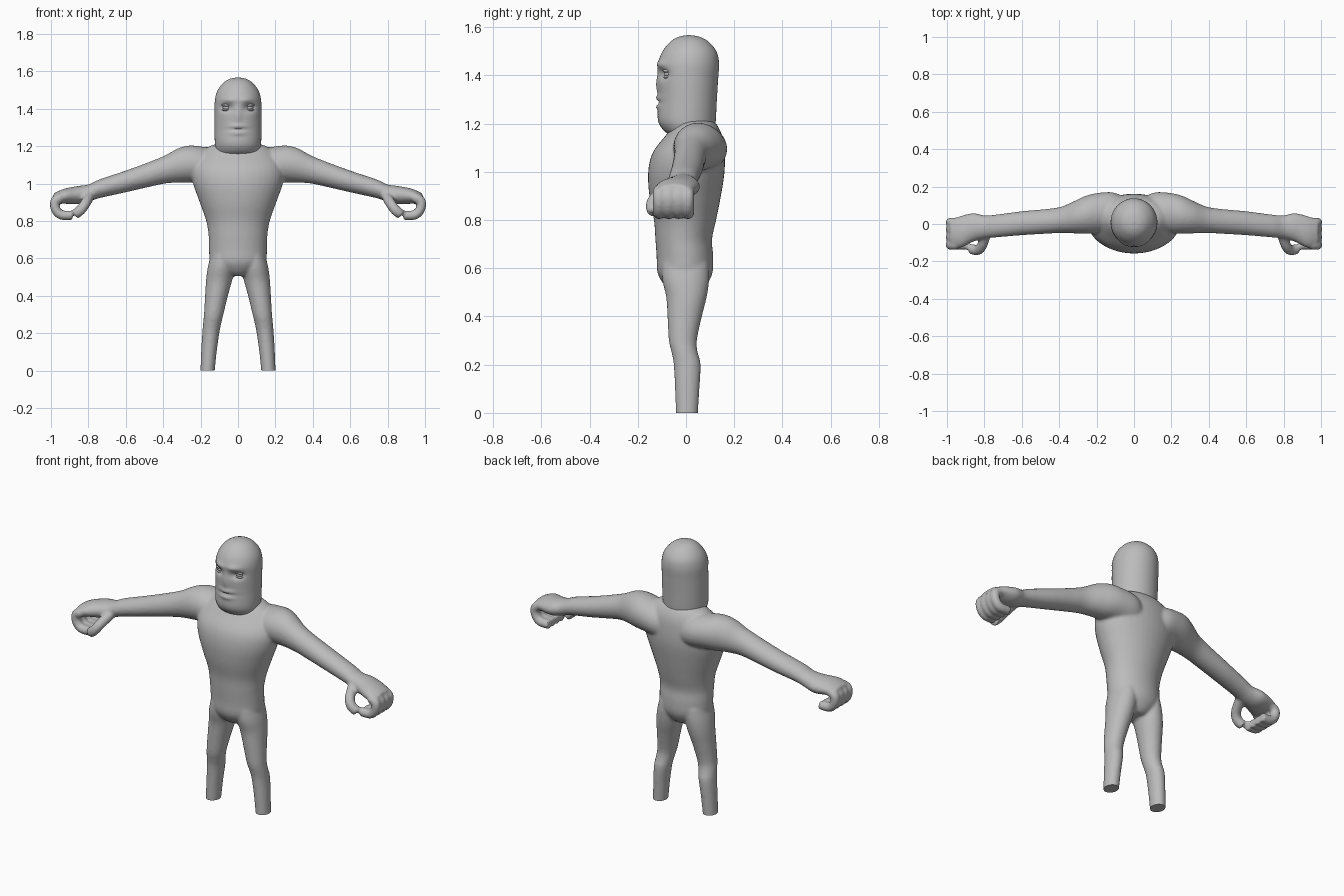
import bpy, bmesh, math
from mathutils import Vector

cube = bpy.data.objects.get("Cube")
if cube:
    bpy.data.objects.remove(cube, do_unlink=True)

grey = bpy.data.materials.new("plain grey")
grey.use_nodes = True
GREY = (0.5, 0.5, 0.5, 1)
grey.diffuse_color = GREY
grey.node_tree.nodes["Principled BSDF"].inputs["Base Color"].default_value = GREY


def spline(rows, sub):
    """Smooth curve through rows of any width (Catmull-Rom)."""
    rows = [Vector(r) for r in rows]
    pts = [rows[0] * 2 - rows[1]] + rows + [rows[-1] * 2 - rows[-2]]
    out = []
    for a, b, c, d in zip(pts, pts[1:], pts[2:], pts[3:]):
        for i in range(sub):
            t = i / sub
            out.append(0.5 * (2 * b + (c - a) * t + (2 * a - 5 * b + 4 * c - d) * t * t
                              + (3 * b - a - 3 * c + d) * t ** 3))
    return out + [rows[-1]]


def skin(bm, rings):
    """Join rings of points into a closed skin."""
    rings = [[bm.verts.new(p) for p in ring] for ring in rings]
    n = len(rings[0])
    for low, high in zip(rings, rings[1:]):
        for i in range(n):
            j = (i + 1) % n
            bm.faces.new((low[i], low[j], high[j], high[i]))
    bm.faces.new(rings[0][::-1])
    bm.faces.new(rings[-1])


def loft(bm, rows, axis="z", side=1, sub=4, n=40):
    """Rows are position along the axis, then the extents across it."""
    rings = []
    for t, a0, a1, b0, b1 in spline(rows, sub):
        ring = []
        for k in range(n):
            w = math.tau * k / n
            a = (a0 + a1) / 2 + (a1 - a0) / 2 * math.cos(w)
            b = (b0 + b1) / 2 + (b1 - b0) / 2 * math.sin(w)
            ring.append((side * a, b, t) if axis == "z" else (side * t, a, b))
        rings.append(ring)
    skin(bm, rings)


def tube(bm, path, radius, side, n=14):
    pts = spline(path, 4)
    rings = []
    for i, p in enumerate(pts):
        tangent = (pts[min(i + 1, len(pts) - 1)] - pts[max(i - 1, 0)]).normalized()
        u = tangent.cross(Vector((0, 1, 0))).normalized()
        v = tangent.cross(u)
        ring = []
        for k in range(n):
            w = math.tau * k / n
            q = p + radius * (u * math.cos(w) + v * math.sin(w))
            ring.append((side * q.x, q.y, q.z))
        rings.append(ring)
    skin(bm, rings)


def finish(name, bm):
    bmesh.ops.recalc_face_normals(bm, faces=bm.faces)
    mesh = bpy.data.meshes.new(name)
    bm.to_mesh(mesh)
    bm.free()
    mesh.materials.append(grey)
    obj = bpy.data.objects.new(name, mesh)
    bpy.context.collection.objects.link(obj)
    return obj


def shade(obj):
    bpy.ops.object.select_all(action="DESELECT")
    obj.select_set(True)
    bpy.context.view_layer.objects.active = obj
    bpy.ops.object.shade_smooth_by_angle(angle=math.radians(45))


# Torso, arms, hands and legs, as overlapping solids
TORSO = [(z, -w, w, front, back) for z, w, front, back in (
    (.505, .05, -.06, .06), (.53, .10, -.09, .085), (.58, .148, -.118, .11),
    (.65, .155, -.122, .113), (.72, .157, -.127, .108), (.8, .17, -.133, .125),
    (.9, .205, -.152, .145), (1.0, .24, -.157, .16), (1.08, .245, -.138, .16),
    (1.15, .21, -.085, .15), (1.2, .15, -.045, .125), (1.215, .09, -.02, .1))]
ARM = [
    (.06, 0, .15, 1.0, 1.16), (.12, -.03, .17, 1.0, 1.185), (.2, -.05, .165, 1.005, 1.198),
    (.26, -.052, .15, 1.005, 1.203), (.32, -.05, .122, 1.005, 1.188),
    (.39, -.048, .092, 1.0, 1.15), (.47, -.052, .08, .983, 1.117), (.6, -.06, .068, .953, 1.069),
    (.74, -.072, .05, .922, 1.022), (.8, -.078, .046, .903, .995), (.86, -.095, .058, .89, .986),
    (.93, -.128, .042, .892, .972), (.985, -.115, .022, .895, .948)]
LEG = [
    (.62, .015, .145, -.1, .095), (.55, .018, .162, -.098, .096), (.48, .032, .171, -.082, .086),
    (.4, .054, .176, -.077, .066), (.3, .078, .182, -.071, .045), (.25, .09, .187, -.06, .049),
    (.2, .1, .191, -.051, .061), (.1, .114, .197, -.046, .056), (0, .124, .201, -.042, .05),
    (-.05, .13, .203, -.04, .048)]
FINGER = [(.945, .925), (.979, .905), (.975, .862), (.945, .832), (.885, .83)]
THUMB = [(.79, -.05, .94), (.815, -.12, .895), (.84, -.14, .86), (.872, -.132, .834)]

bm = bmesh.new()
loft(bm, TORSO)
for side in (1, -1):
    loft(bm, ARM, "x", side)
    loft(bm, LEG, "z", side)
    for y in (-.112, -.071, -.03, .008):
        tube(bm, [(x, y, z) for x, z in FINGER], .026, side)
    tube(bm, THUMB, .028, side)
body = finish("body", bm)

# Fuse the solids into one soft skin
remesh = body.modifiers.new("fuse", "REMESH")
remesh.mode = "VOXEL"
remesh.voxel_size = .008
soften = body.modifiers.new("soften", "SMOOTH")
soften.factor = .5
soften.iterations = 6
bpy.context.view_layer.update()
fused = bpy.data.meshes.new_from_object(
    body.evaluated_get(bpy.context.evaluated_depsgraph_get()))
body.modifiers.clear()

# Cut the legs off flat at the ground
bm = bmesh.new()
bm.from_mesh(fused)
bmesh.ops.bisect_plane(bm, geom=bm.verts[:] + bm.edges[:] + bm.faces[:],
                       plane_co=(0, 0, 0), plane_no=(0, 0, -1), clear_outer=True)
bmesh.ops.holes_fill(bm, edges=[e for e in bm.edges if e.is_boundary], sides=0)
bmesh.ops.recalc_face_normals(bm, faces=bm.faces)
bm.to_mesh(fused)
bm.free()
body.data = fused
if not fused.materials:
    fused.materials.append(grey)
shade(body)

# Head, with the face pushed in and out of its front
HEAD = [(z, -w, w, front, back) for z, w, front, back in (
    (1.11, .07, -.01, .09), (1.15, .112, -.066, .115), (1.18, .12, -.1, .12),
    (1.22, .124, -.117, .124), (1.3, .125, -.114, .128), (1.38, .125, -.116, .133),
    (1.45, .123, -.115, .137), (1.5, .108, -.097, .126), (1.54, .076, -.064, .093),
    (1.56, .042, -.03, .056), (1.567, .006, .006, .018))]
FACE = {  # x, z, width, height, push
    "socket": (.06, 1.405, .03, .02, .022),
    "brow": (.045, 1.447, .04, .016, -.009),
    "nose": (0, 1.36, .018, .04, -.008),
    "upper lip": (0, 1.306, .045, .011, -.009),
    "lower lip": (0, 1.27, .04, .011, -.009),
    "mouth line": (0, 1.288, .05, .006, .006)}
bm = bmesh.new()
loft(bm, HEAD, sub=10, n=96)
for v in bm.verts:
    if v.co.y < 0:
        x, y, z = v.co
        v.co.y += min(1, -y / .05) * sum(
            push * math.exp(-((abs(x) - cx) / w) ** 2 - ((z - cz) / h) ** 2)
            for cx, cz, w, h, push in FACE.values())
shade(finish("head", bm))


# Eyes with an upper and a lower lid
def ellipsoid(name, centre, size):
    bm = bmesh.new()
    bmesh.ops.create_uvsphere(bm, u_segments=24, v_segments=14, radius=1)
    bmesh.ops.scale(bm, vec=size, verts=bm.verts)
    bmesh.ops.translate(bm, vec=centre, verts=bm.verts)
    shade(finish(name, bm))


for side, label in ((1, "left"), (-1, "right")):
    ellipsoid(label + "_eyeball", (side * .06, -.072, 1.406), (.022, .018, .016))
    ellipsoid(label + "_upper_lid", (side * .061, -.076, 1.419), (.027, .02, .009))
    ellipsoid(label + "_lower_lid", (side * .061, -.075, 1.393), (.024, .018, .008))
